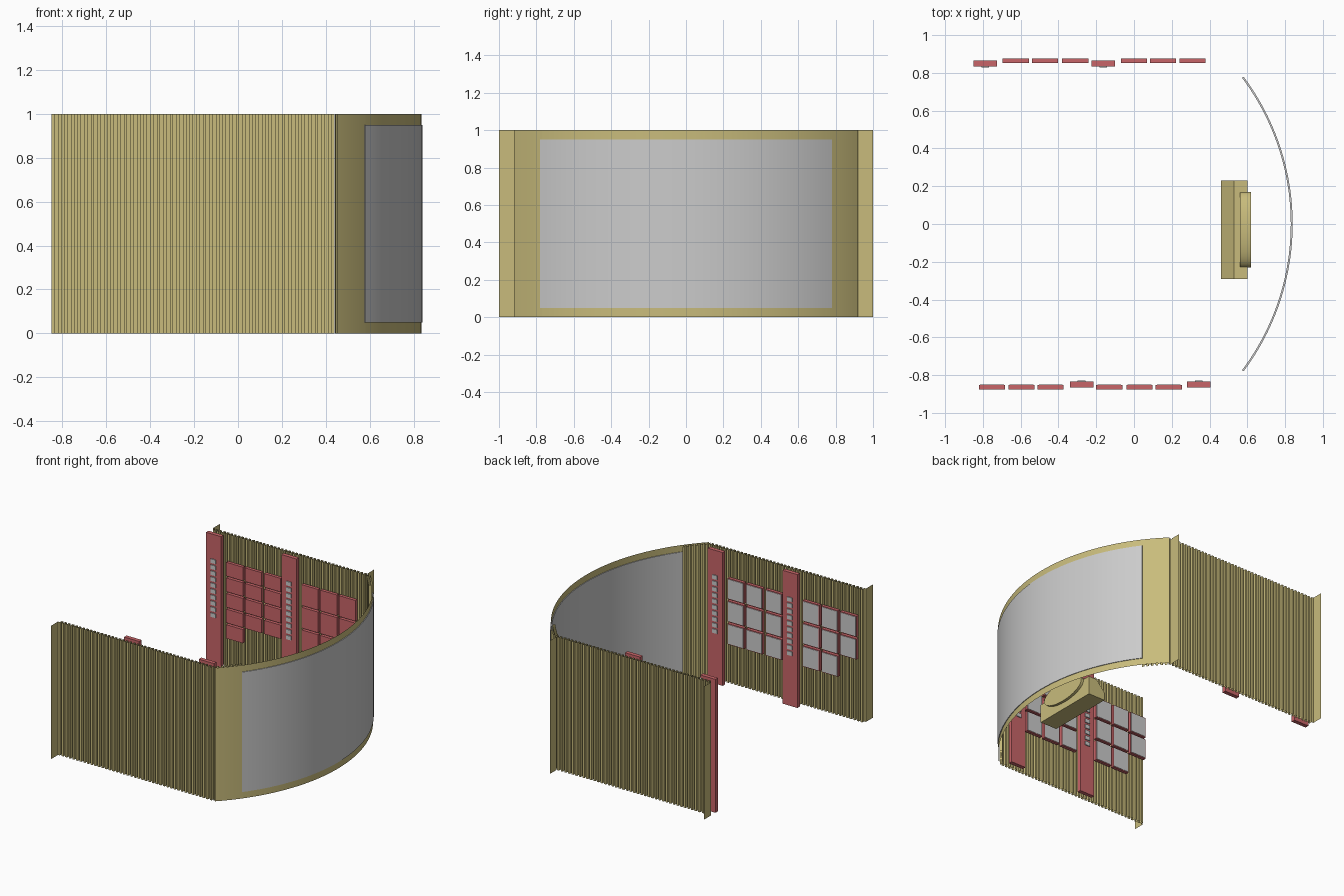
import bpy, bmesh, math

if "Cube" in bpy.data.objects:
    bpy.data.objects.remove(bpy.data.objects["Cube"])

def material(name, rgb):
    m = bpy.data.materials.new(name)
    m.diffuse_color = (*rgb, 1)
    m.use_nodes = True
    m.node_tree.nodes["Principled BSDF"].inputs["Base Color"].default_value = m.diffuse_color
    return m

YELLOW = material("ochre", (0.58, 0.50, 0.20))
RED = material("red", (0.58, 0.13, 0.14))

def finish(name, bm, mat=None, smooth=False):
    me = bpy.data.meshes.new(name)
    bm.to_mesh(me)
    bm.free()
    ob = bpy.data.objects.new(name, me)
    bpy.context.collection.objects.link(ob)
    if mat:
        me.materials.append(mat)
    if smooth:
        bpy.ops.object.select_all(action='DESELECT')
        ob.select_set(True)
        bpy.context.view_layer.objects.active = ob
        bpy.ops.object.shade_smooth_by_angle(angle=math.radians(30))
    return ob

def add_sheet(bm, path, z0, z1):
    """Upright sheet without thickness along a plan path."""
    lo = [bm.verts.new((x, y, z0)) for x, y in path]
    hi = [bm.verts.new((x, y, z1)) for x, y in path]
    for i in range(len(path) - 1):
        bm.faces.new((lo[i], lo[i + 1], hi[i + 1], hi[i]))

def add_box(bm, x0, x1, y0, y1, z0, z1):
    r = bmesh.ops.create_cube(bm, size=1)
    for v in r['verts']:
        v.co = ((x0 + x1) / 2 + v.co.x * (x1 - x0),
                (y0 + y1) / 2 + v.co.y * (y1 - y0),
                (z0 + z1) / 2 + v.co.z * (z1 - z0))

def prism(name, pts, offset, mat, smooth=False):
    bm = bmesh.new()
    f = bm.faces.new([bm.verts.new(p) for p in pts])
    r = bmesh.ops.extrude_face_region(bm, geom=[f])
    bmesh.ops.translate(bm, vec=offset, verts=[g for g in r['geom'] if isinstance(g, bmesh.types.BMVert)])
    bmesh.ops.recalc_face_normals(bm, faces=bm.faces)
    return finish(name, bm, mat, smooth)

CX, R = -0.46, 1.295

def arc(r, a0, a1, n):
    return [(CX + r * math.cos(a0 + (a1 - a0) * i / n), r * math.sin(a0 + (a1 - a0) * i / n))
            for i in range(n + 1)]

A_END = math.asin(0.92 / R)
A_SCR = math.asin(0.77 / R)

# Curved wall: frame around the screen opening
bm = bmesh.new()
add_sheet(bm, arc(R, -A_END, -A_SCR, 8), 0, 1)
add_sheet(bm, arc(R, A_SCR, A_END, 8), 0, 1)
for z0, z1 in ((0, 0.05), (0.95, 1)):
    add_sheet(bm, arc(R, -A_SCR, A_SCR, 48), z0, z1)
finish("curved_wall_frame", bm, YELLOW, True)

# Curved screen slab
a = math.asin(0.78 / 1.3)
outline = arc(1.30, -a, a, 48) + arc(1.29, a, -a, 48)
prism("curved_screen", [(x, y, 0.05) for x, y in outline], (0, 0, 0.9), None, True)

# Ribbed side walls with end flanges
PITCH, OUT, INN = 0.03, 0.92, 0.897
for side, s in (("front", -1), ("back", 1)):
    path = [(-0.85, 1.0 * s), (-0.85, OUT * s)]
    n = 43
    for i in range(n):
        x = -0.85 + PITCH * i
        path += [(x + PITCH / 2, OUT * s), (x + PITCH / 2, INN * s),
                 (x + PITCH, INN * s), (x + PITCH, OUT * s)]
    bm = bmesh.new()
    add_sheet(bm, path, 0, 1)
    # ribs continuing behind the curved wall's end
    turn = []
    for i in range(6):
        t0 = A_END - (A_END - A_SCR) * i / 6
        t1 = A_END - (A_END - A_SCR) * (i + 0.5) / 6
        for r, t in ((R - 0.01, t0), (R - 0.01, t1), (R - 0.03, t1),
                     (R - 0.03, 2 * t1 - t0)):
            turn.append((CX + r * math.cos(t), s * r * math.sin(t)))
    add_sheet(bm, turn, 0, 1)
    if s > 0:
        add_sheet(bm, [(0.43, 0.92), (0.43, 1.0)], 0, 1)
    finish(side + "_ribbed_wall", bm, YELLOW)

# Red pillars with plain grey studs
for side, s, starts in (("front", -1, (-0.34, 0.28)), ("back", 1, (-0.85, -0.225))):
    for k, x in enumerate(starts):
        bm = bmesh.new()
        add_box(bm, x, x + 0.125, 0.835 * s, 0.865 * s, 0, 1)
        bmesh.ops.recalc_face_normals(bm, faces=bm.faces)
        finish(f"{side}_pillar_{k + 1}", bm, RED)
        bm = bmesh.new()
        for j in range(10):
            z = 0.38 + 0.045 * j
            add_box(bm, x + 0.042, x + 0.083, 0.828 * s, 0.836 * s, z, z + 0.03)
        bmesh.ops.recalc_face_normals(bm, faces=bm.faces)
        finish(f"{side}_pillar_studs_{k + 1}", bm)

# Display panels: (side, sign, column starts, rows, row pitch, last-row columns, grey faces)
BANKS = (
    ("front_a", -1, (-0.82, -0.665, -0.51), 3, 0.17, (1, 2), True),
    ("front_b", -1, (-0.20, -0.04, 0.115), 3, 0.17, (0, 1, 2), True),
    ("back_a", 1, (-0.695, -0.54, -0.38), 5, 0.117, (0,), False),
    ("back_b", 1, (-0.07, 0.085, 0.24), 3, 0.17, (0, 1, 2), False),
)
for name, s, cols, rows, pitch, last, grey in BANKS:
    red, face = bmesh.new(), bmesh.new()
    for r in range(rows):
        z1 = 0.81 - pitch * r
        z0 = z1 - pitch + 0.014
        for c, x in enumerate(cols):
            if r == rows - 1 and c not in last:
                continue
            add_box(red, x, x + 0.138, 0.852 * s, 0.876 * s, z0, z1)
            if grey:
                add_box(face, x + 0.006, x + 0.132, 0.849 * s, 0.853 * s, z0 + 0.006, z1 - 0.006)
    bmesh.ops.recalc_face_normals(red, faces=red.faces)
    finish(name + "_panels", red, RED)
    if grey:
        bmesh.ops.recalc_face_normals(face, faces=face.faces)
        finish(name + "_panel_faces", face)
    else:
        face.free()

# Desk with a sloped inner side, and a rounded plate on its back edge
prism("desk", [(x, -0.29, z) for x, z in ((0.46, 0), (0.60, 0), (0.60, 0.14), (0.53, 0.14), (0.46, 0.06))],
      (0, 0.52, 0), YELLOW)
N = 32
prism("desk_rounded_plate",
      [(0.56, -0.03 + 0.2 * math.cos(2 * math.pi * i / N), 0.13 + 0.08 * math.sin(2 * math.pi * i / N))
       for i in range(N)], (0.06, 0, 0), YELLOW, True)
